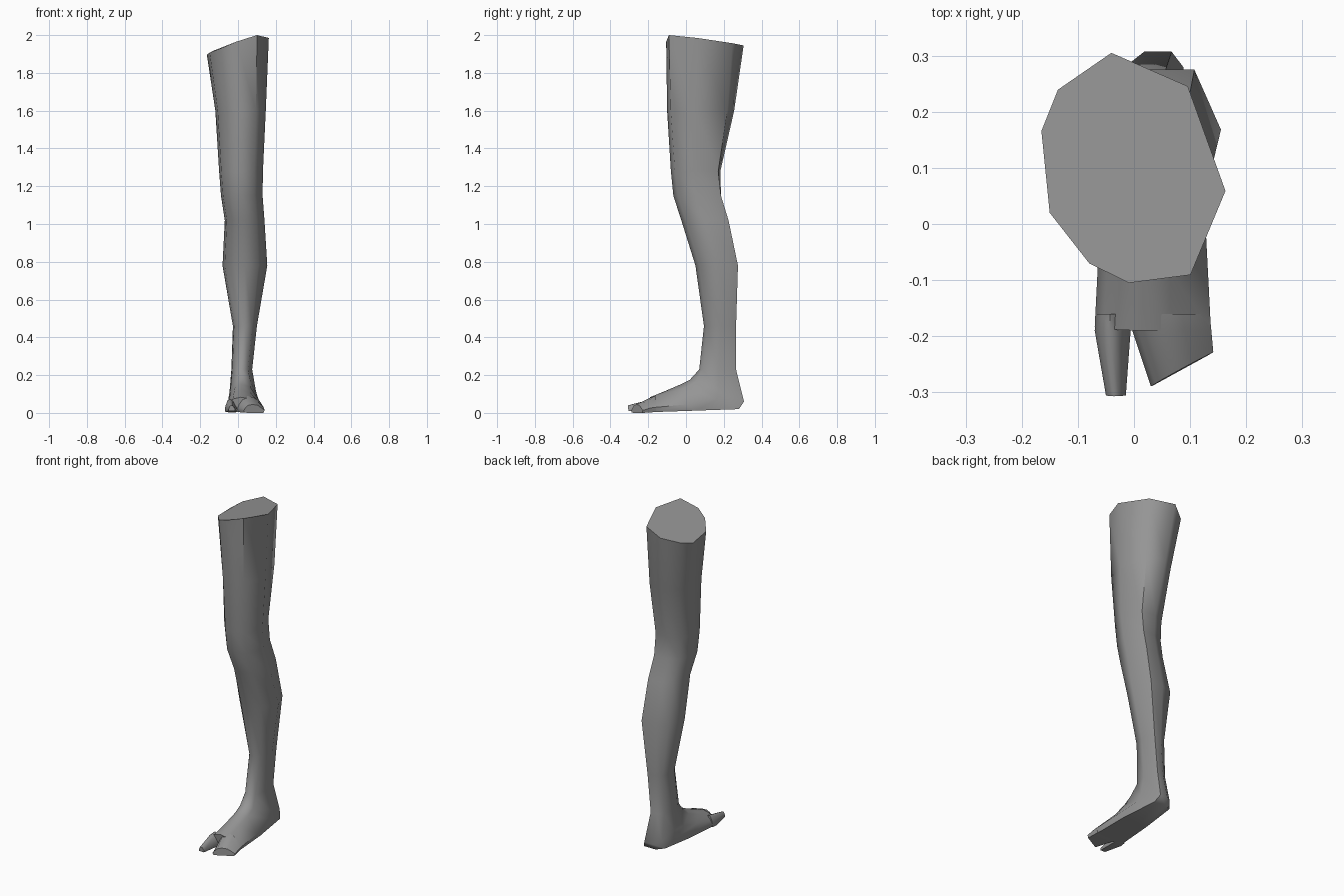
import bpy, bmesh, math

cube = bpy.data.objects.get("Cube")
if cube:
    bpy.data.objects.remove(cube)

grey = bpy.data.materials.new("plain grey")
grey.use_nodes = True
grey.diffuse_color = (0.3, 0.3, 0.3, 1)
grey.node_tree.nodes["Principled BSDF"].inputs["Base Color"].default_value = (0.3, 0.3, 0.3, 1)

# Nine-sided cross-sections on a -1..1 square (back edge first, then round by -x)
THIGH = [(-.24, 1), (-.82, .68), (-1, .32), (-.91, -.39), (-.48, -.83),
         (-.05, -1), (.62, -.93), (1, -.2), (.59, .71)]
CALF = [(-.1, 1), (-.75, .75), (-1, .1), (-.9, -.45), (-.5, -.9),
        (0, -1), (.6, -.8), (1, .05), (.6, 1)]
FOOT = [(-.4, 1), (-.9, .95), (-1, .5), (-.85, -.1), (-.6, -.75),
        (-.2, -1), (.3, -.8), (.97, .4), (.85, 1)]


def blend(a, b, t):
    return [(p[0] + (q[0] - p[0]) * t, p[1] + (q[1] - p[1]) * t) for p, q in zip(a, b)]


def ring(section, x0, x1, front, back, skew=0):
    """Stretch a section between x0..x1 and a front and a back (y, z) point."""
    pts = []
    for u, v in section:
        t = (v + 1) / 2
        pts.append([x0 + (x1 - x0) * (u + 1) / 2,
                    front[0] + (back[0] - front[0]) * t + skew * u,
                    front[1] + (back[1] - front[1]) * t])
    return pts


def loft(name, rings):
    bm = bmesh.new()
    loops = [[bm.verts.new(p) for p in r] for r in rings]
    n = len(loops[0])
    for a, b in zip(loops, loops[1:]):
        for i in range(n):
            j = (i + 1) % n
            bm.faces.new((a[i], a[j], b[j], b[i]))
    bm.faces.new(loops[0])
    bm.faces.new(loops[-1])
    bmesh.ops.recalc_face_normals(bm, faces=bm.faces)
    mesh = bpy.data.meshes.new(name)
    bm.to_mesh(mesh)
    bm.free()
    obj = bpy.data.objects.new(name, mesh)
    bpy.context.collection.objects.link(obj)
    mesh.materials.append(grey)
    bpy.ops.object.select_all(action='DESELECT')
    obj.select_set(True)
    bpy.context.view_layer.objects.active = obj
    bpy.ops.object.shade_smooth_by_angle(angle=math.radians(55))
    return obj


# Slanted cut at the top of the thigh
top = ring(THIGH, -.165, .163, (-.105, 2), (.305, 2))
for p, z in zip(top, (1.945, 1.915, 1.897, 1.907, 1.935, 1.965, 2, 1.985, 1.957)):
    p[2] = z

# Thigh, knee, calf and ankle
leg = [top]
for z, x0, x1, y0, y1, t in ((1.6, -.12, .147, -.1, .255, .3),
                             (1.28, -.1, .132, -.08, .182, .7),
                             (1.15, -.09, .13, -.067, .185, 1),
                             (1.02, -.07, .14, -.025, .225, 1),
                             (.78, -.082, .155, .05, .275, 1),
                             (.46, -.027, .1, .095, .265, 1),
                             (.23, -.035, .075, .07, .265, 1)):
    leg.append(ring(blend(THIGH, CALF, t), x0, x1, (y0, z), (y1, z)))

# The sections tip forward through the heel and instep
MID = blend(CALF, FOOT, .5)
leg += [ring(CALF, -.045, .095, (.02, .175), (.307, .06)),
        ring(MID, -.052, .11, (-.03, .15), (.28, .02)),
        ring(FOOT, -.06, .13, (-.1, .12), (.05, .012)),
        ring(FOOT, -.07, .14, (-.19, .083), (-.18, .004))]
loft("leg", leg)

# Divided toes
loft("big_toe", [ring(FOOT, -.068, -.004, (-.16, .075), (-.16, .006)),
                 ring(FOOT, -.07, -.005, (-.19, .07), (-.19, .003)),
                 ring(FOOT, -.05, -.014, (-.307, .04), (-.305, .01))])
loft("small_toes", [ring(FOOT, -.01, .137, (-.16, .09), (-.16, .005)),
                    ring(FOOT, -.003, .14, (-.19, .08), (-.19, .002)),
                    ring(FOOT, .03, .143, (-.257, .045), (-.259, 0), .031)])
